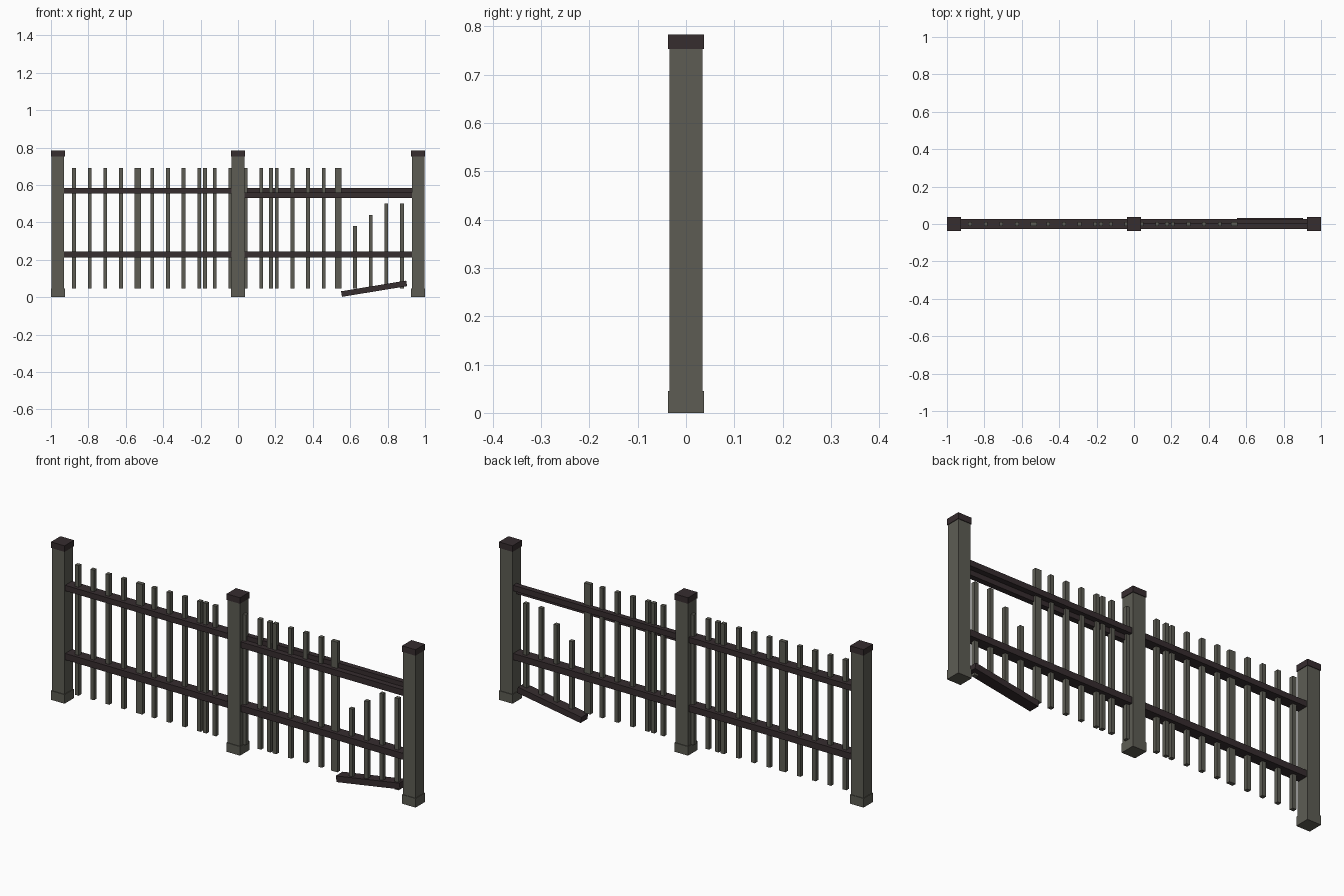
import bpy
import math

cube = bpy.data.objects.get("Cube")
if cube:
    bpy.data.objects.remove(cube, do_unlink=True)


def make_material(name, color):
    mat = bpy.data.materials.new(name)
    mat.use_nodes = True
    mat.diffuse_color = (*color, 1)
    mat.node_tree.nodes["Principled BSDF"].inputs["Base Color"].default_value = (*color, 1)
    return mat


GREY = make_material("weathered_grey", (0.11, 0.108, 0.088))
BROWN = make_material("dark_brown", (0.037, 0.026, 0.028))


def box(name, low, high, mat, tilt=0):
    """Box between two corners, optionally tilted about y."""
    centre = [(a + b) / 2 for a, b in zip(low, high)]
    bpy.ops.mesh.primitive_cube_add(size=1, location=centre, rotation=(0, tilt, 0))
    obj = bpy.context.object
    obj.name = name
    obj.scale = [b - a for a, b in zip(low, high)]
    obj.data.materials.append(mat)
    return obj


def column(name, x, half, bottom, top, mat):
    return box(name, (x - half, -half, bottom), (x + half, half, top), mat)


POST_X = 0.963
POST = 0.034
TRIM = 0.037
RAIL = 0.027
PICKET = 0.01

# Posts with a foot and a cap
for side, x in (("right", -POST_X), ("middle", 0), ("left", POST_X)):
    column(f"{side}_post", x, POST, 0.02, 0.76, GREY)
    column(f"{side}_post_foot", x, TRIM, 0, 0.045, GREY)
    column(f"{side}_post_cap", x, TRIM, 0.753, 0.783, BROWN)

# Rails: the left upper rail is split, its front half has slipped down
inner, outer = POST - 0.01, POST_X - POST + 0.01
box("right_upper_rail", (-outer, -RAIL, 0.555), (-inner, RAIL, 0.583), BROWN)
box("right_lower_rail", (-outer, -RAIL, 0.213), (-inner, RAIL, 0.245), BROWN)
box("left_lower_rail", (inner, -RAIL, 0.213), (outer, RAIL, 0.245), BROWN)
box("left_upper_rail_back", (inner, 0, 0.555), (outer, RAIL, 0.583), BROWN)
box("left_upper_rail_front", (inner, -RAIL, 0.53), (outer, 0, 0.56), BROWN)

# Fallen board leaning on the ground
box("fallen_board", (0.551, -0.021, 0.03), (0.904, 0.033, 0.06), BROWN, -math.radians(9.3))

# Pickets, mirrored across the middle post, with a few doubled up
spots = [0.04 + 0.0837 * i for i in range(11)] + [0.176, 0.528]
broken_tops = {7: 0.38, 8: 0.44, 9: 0.5, 10: 0.5}
for i, x in enumerate(spots):
    column(f"right_picket_{i}", -x, PICKET, 0.045, 0.69, GREY)
    column(f"left_picket_{i}", x, PICKET, 0.045, broken_tops.get(i, 0.69), GREY)
